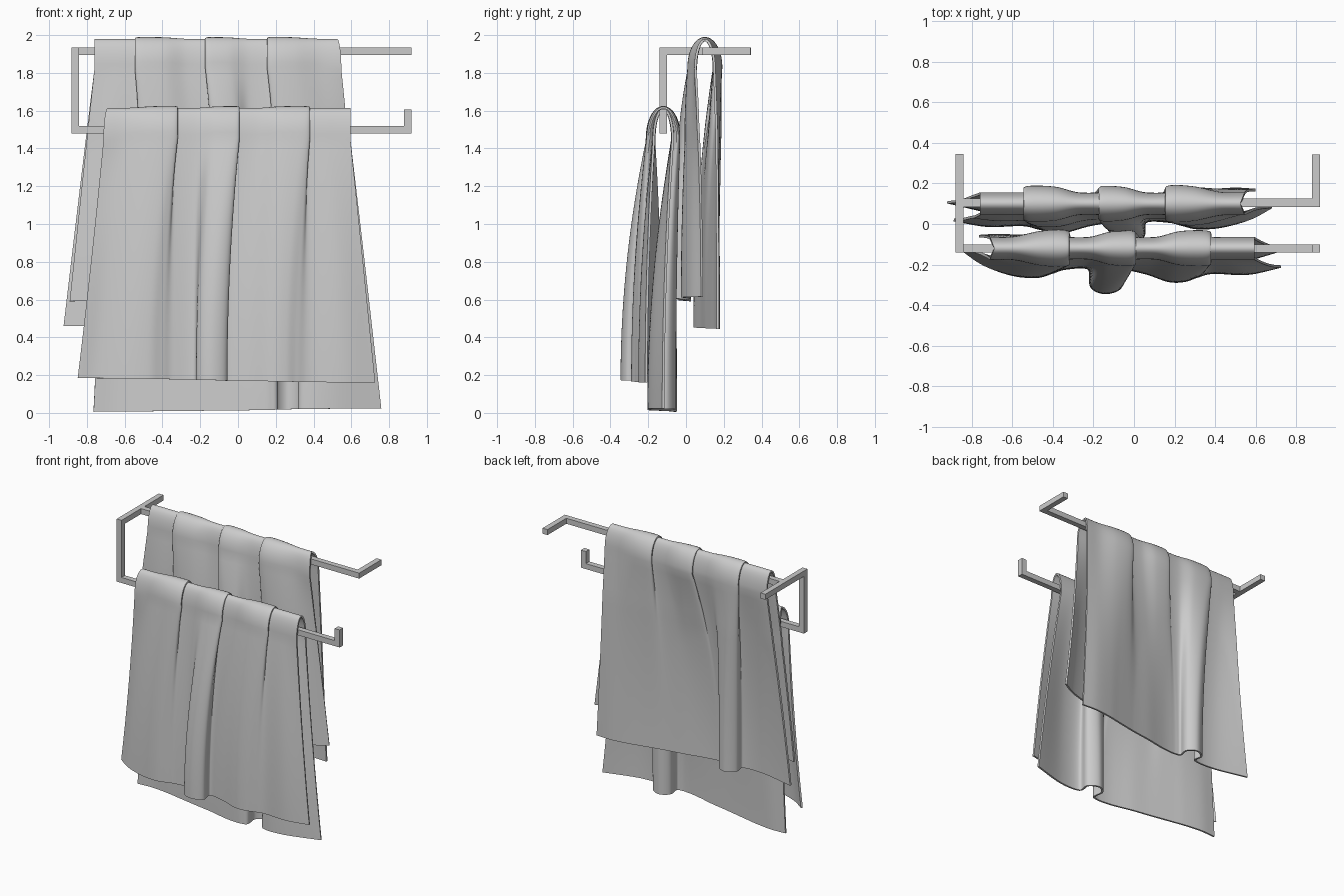
import bpy, bmesh, math
from mathutils import Vector

if "Cube" in bpy.data.objects:
    bpy.data.objects.remove(bpy.data.objects["Cube"])

def finish(name, bm):
    bmesh.ops.recalc_face_normals(bm, faces=bm.faces)
    mesh = bpy.data.meshes.new(name)
    bm.to_mesh(mesh)
    bm.free()
    obj = bpy.data.objects.new(name, mesh)
    bpy.context.collection.objects.link(obj)
    return obj

def box(name, lo, hi):
    bm = bmesh.new()
    bmesh.ops.create_cube(bm, size=1)
    for v in bm.verts:
        v.co = Vector([(a + b) / 2 + c * (b - a) for a, b, c in zip(lo, hi, v.co)])
    return finish(name, bm)

# Rack: two square rails, left side frame, wall stubs and end hook
L0, L1, R0, R1 = -0.882, -0.843, 0.879, 0.919
box("left_wall_arm", (L0, -0.14, 1.895), (L1, 0.345, 1.935))
box("upper_rail", (L1, 0.085, 1.895), (R1, 0.125, 1.935))
box("right_wall_arm", (R0, 0.125, 1.895), (R1, 0.342, 1.935))
box("left_upright", (L0, -0.14, 1.478), (L1, -0.1, 1.895))
box("lower_rail", (L1, -0.14, 1.478), (R1, -0.1, 1.518))
box("end_hook", (R0, -0.14, 1.518), (R1, -0.1, 1.606))

# Towel sections, left to right: ridge is (x, half width), hems are (x, y)
RIDGE = [(-.69, .05), (-.58, .052), (-.46, .078), (-.37, .086), (-.325, .078), (-.337, .052),
         (-.22, .05), (-.12, .075), (-.03, .082), (.003, .075), (-.01, .052), (.11, .05),
         (.22, .077), (.33, .083), (.375, .075), (.362, .052), (.48, .05), (.595, .05)]
FRONT = [(-.845, -.13), (-.74, -.20), (-.6, -.25), (-.48, -.26), (-.405, -.24), (-.34, -.22),
         (-.225, -.22), (-.21, -.31), (-.14, -.34), (-.065, -.31), (-.07, -.225), (.05, -.24),
         (.17, -.28), (.25, -.28), (.31, -.26), (.39, -.24), (.56, -.245), (.725, -.21)]
BACK = [(-.765, -.06), (-.65, -.055), (-.52, -.07), (-.42, -.09), (-.32, -.11), (-.22, -.13),
        (-.11, -.15), (-.01, -.175), (.06, -.19), (.12, -.197), (.17, -.197), (.205, -.18),
        (.2, -.10), (.26, -.06), (.33, -.10), (.335, -.185), (.5, -.19), (.757, -.12)]

def spline(pts, steps=8):
    """Smooth curve through the points."""
    p = [Vector(q) for q in pts]
    p = [2 * p[0] - p[1]] + p + [2 * p[-1] - p[-2]]
    out = []
    for i in range(1, len(p) - 2):
        a, b, c, d = p[i - 1:i + 3]
        for k in range(steps):
            t = k / steps
            out.append(b + t * .5 * (c - a) + t * t * (a - 2.5 * b + 2 * c - .5 * d)
                       + t ** 3 * (1.5 * (b - c) + .5 * (d - a)))
    return out + [p[-2]]

def towel(name, place):
    ridge, front, back = spline(RIDGE), spline(FRONT), spline(BACK)
    n = len(ridge)
    arc, drop, cap = 9, 24, 0.16
    rows = [(-1, k) for k in range(arc + drop, 0, -1)] + [(1, k) for k in range(arc + drop + 1)]
    bm = bmesh.new()
    grid = []
    for side, k in rows:
        line = []
        for i in range(n):
            x, w = ridge[i]
            hem = front[i] if side < 0 else back[i]
            f = i / (n - 1)
            low = .185 - .025 * f if side < 0 else .006 + .017 * f
            top = 1.608 + (w - .05) * .3
            ang = min(k / arc, 1) * math.pi / 2
            t = max(0, k - arc) / drop
            ease = 1 - (1 - t) ** 2
            y = -.12 + side * w * math.sin(ang)
            z = top - cap * (1 - math.cos(ang))
            # cloth spreads at the left corner, folds settle early
            x -= .022 * math.sin(ang) * (1 - t) * max(0, 1 - 5 * f)
            x += (hem.x - x) * (t + (ease - t) * min(1, 6 * f * (1 - f)))
            y += (hem.y - y) * ease
            z += (low - z) * t
            line.append(bm.verts.new(place(x, y, z, t, side)))
        grid.append(line)
    for a, b in zip(grid, grid[1:]):
        for i in range(n - 1):
            bm.faces.new((a[i], a[i + 1], b[i + 1], b[i]))
    obj = finish(name, bm)
    mod = obj.modifiers.new("thickness", 'SOLIDIFY')
    mod.thickness, mod.offset = 0.013, 0
    bpy.context.view_layer.objects.active = obj
    obj.select_set(True)
    bpy.ops.object.modifier_apply(modifier=mod.name)
    bpy.ops.object.shade_smooth_by_angle(angle=math.radians(40))
    obj.select_set(False)

# Front towel on the lower rail; the rear towel is a mirrored, flatter, shorter copy
towel("front_towel", lambda x, y, z, t, s: (x, y, z))

def rear(x, y, z, t, s):
    d = y + .12
    if d < 0:
        d *= 1 - .2 * min(1, 3 * t)
    d += .008 * s * min(1, 4 * t)
    return (-x - .165, .10 + d, 1.99 - (1.625 - z) * .955)

towel("rear_towel", rear)
